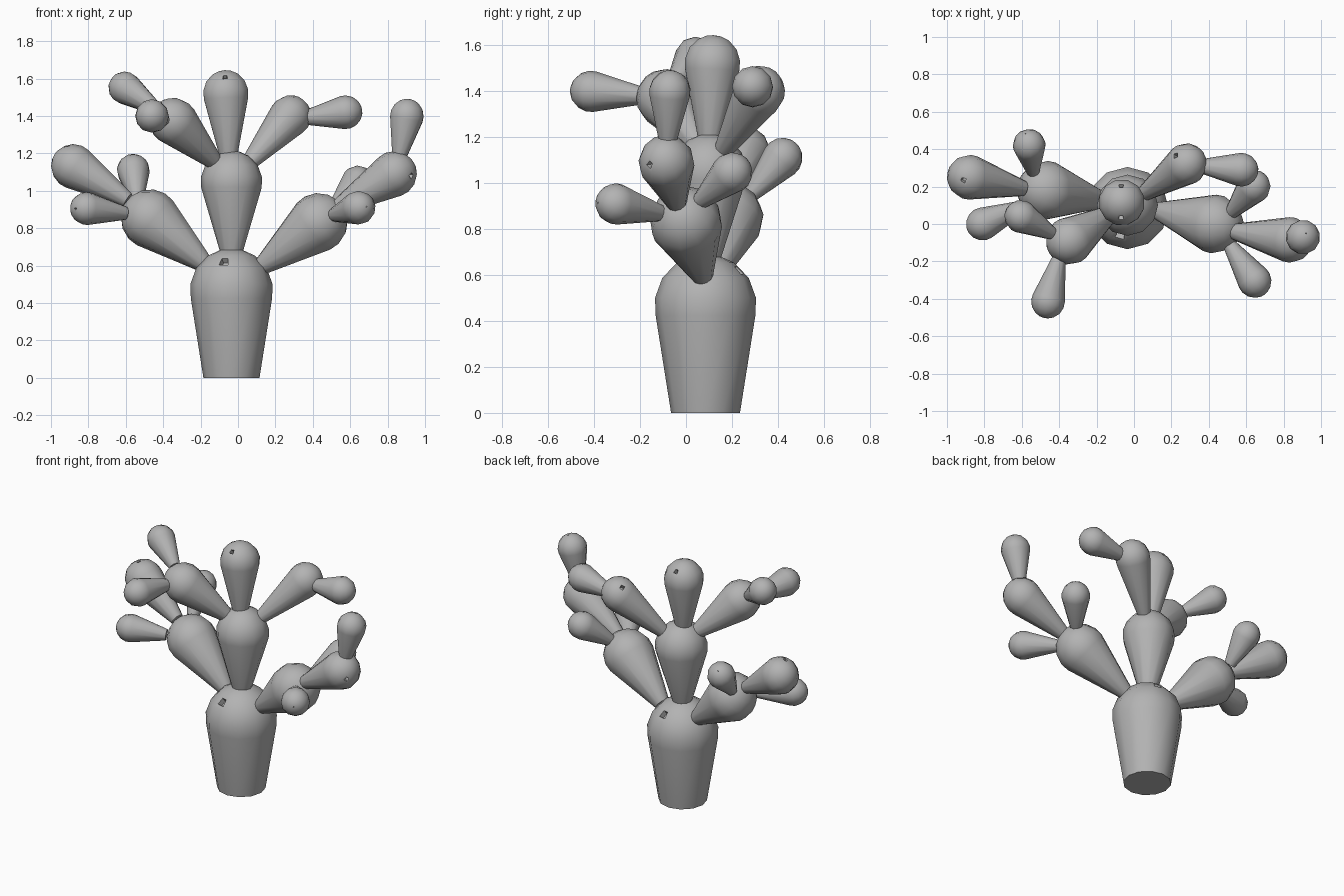
import bpy, bmesh, math
from mathutils import Vector

cube = bpy.data.objects.get("Cube")
if cube:
    bpy.data.objects.remove(cube, do_unlink=True)

SIDES = 12

grey = bpy.data.materials.new("plain grey")
grey.use_nodes = True
grey.diffuse_color = (0.45, 0.45, 0.45, 1)
bsdf = next(n for n in grey.node_tree.nodes if n.type == 'BSDF_PRINCIPLED')
bsdf.inputs["Base Color"].default_value = grey.diffuse_color
bsdf.inputs["Roughness"].default_value = 0.8


def sink_pits(bm, pits):
    """Press a small pit into the face nearest each point."""
    for pit in pits:
        bm.normal_update()
        face = min(bm.faces, key=lambda f: (f.calc_center_median() - Vector(pit)).length)
        normal, centre = face.normal.copy(), face.calc_center_median()
        for scale, depth in ((0.5, 0), (0.75, 0.03)):
            face = bmesh.ops.extrude_discrete_faces(bm, faces=[face])["faces"][0]
            for v in face.verts:
                v.co = centre + (v.co - centre) * scale - normal * depth


def lathe(name, base, bulb, radius, neck, pits=()):
    """Tapered stem from base that swells into a domed bulb."""
    base, bulb = Vector(base), Vector(bulb)
    axis = bulb - base
    length = axis.length
    turn = axis.to_track_quat('Z', 'Y')
    profile = [(neck, 0)]
    for angle in (-12, 8, 32, 56, 75):
        a = math.radians(angle)
        profile.append((radius * math.cos(a), length + radius * math.sin(a)))
    bm = bmesh.new()
    rings = []
    for r, h in profile:
        ring = []
        for i in range(SIDES):
            a = math.tau * i / SIDES
            ring.append(bm.verts.new(base + turn @ Vector((r * math.cos(a), r * math.sin(a), h))))
        rings.append(ring)
    for low, high in zip(rings, rings[1:]):
        for i in range(SIDES):
            j = (i + 1) % SIDES
            bm.faces.new((low[i], low[j], high[j], high[i]))
    bm.faces.new(rings[0][::-1])
    # Domed cap
    tip = bm.verts.new(base + turn @ Vector((0, 0, length + radius)))
    for i in range(SIDES):
        bm.faces.new((rings[-1][i], rings[-1][(i + 1) % SIDES], tip))
    sink_pits(bm, pits)
    mesh = bpy.data.meshes.new(name)
    bm.to_mesh(mesh)
    bm.free()
    mesh.materials.append(grey)
    obj = bpy.data.objects.new(name, mesh)
    bpy.context.collection.objects.link(obj)
    bpy.ops.object.select_all(action='DESELECT')
    obj.select_set(True)
    bpy.context.view_layer.objects.active = obj
    bpy.ops.object.shade_smooth_by_angle(angle=math.radians(50))


def pad(name, base, bulb, radius, *pits):
    lathe(name, base, bulb, radius, 0.018 + radius * 0.2, pits)


# Trunk and central column
lathe("trunk", (-0.035, 0.085, 0), (-0.035, 0.085, 0.47), 0.222, 0.15,
      [(-0.06, -0.07, 0.6), (0, 0.25, 0.61)])
pad("middle_pad", (-0.035, 0.09, 0.64), (-0.035, 0.1, 1.05), 0.165)
pad("top_pad", (-0.05, 0.1, 1.16), (-0.065, 0.115, 1.52), 0.125,
    (-0.065, 0.02, 1.6), (-0.065, 0.21, 1.59))

# Upper left branch
pad("upper_left_pad", (0.05, 0.16, 1.14), (0.28, 0.32, 1.4), 0.112, (0.24, 0.39, 1.47))
pad("upper_left_bud", (0.35, 0.31, 1.39), (0.575, 0.29, 1.42), 0.09)

# Upper right branch
pad("upper_right_pad", (-0.12, 0.06, 1.15), (-0.345, -0.09, 1.37), 0.128)
pad("upper_right_front_bud", (-0.4, -0.18, 1.38), (-0.46, -0.415, 1.4), 0.09)
pad("upper_right_side_bud", (-0.44, -0.05, 1.44), (-0.605, 0.04, 1.55), 0.088)

# Lower right branch
pad("lower_right_pad", (-0.18, 0.13, 0.61), (-0.47, 0.18, 0.85), 0.158)
pad("lower_right_outer_pad", (-0.59, 0.19, 0.95), (-0.88, 0.25, 1.13), 0.12,
    (-0.92, 0.22, 1.23))
pad("lower_right_front_bud", (-0.6, 0.09, 0.88), (-0.81, 0.0, 0.905), 0.088,
    (-0.87, -0.05, 0.91))
pad("lower_right_back_bud", (-0.54, 0.28, 0.95), (-0.56, 0.42, 1.11), 0.088,
    (-0.58, 0.48, 1.17))

# Lower left branch
pad("lower_left_pad", (0.13, 0.07, 0.6), (0.43, 0, 0.83), 0.158)
pad("lower_left_outer_pad", (0.53, -0.04, 0.91), (0.835, -0.085, 1.09), 0.122,
    (0.93, -0.15, 1.06))
pad("lower_left_tip_bud", (0.86, -0.08, 1.17), (0.903, -0.07, 1.4), 0.092,
    (0.92, -0.06, 1.49))
pad("lower_left_front_bud", (0.51, -0.11, 0.87), (0.645, -0.305, 0.91), 0.09,
    (0.69, -0.38, 0.92))
pad("lower_left_back_bud", (0.52, 0.06, 0.92), (0.64, 0.2, 1.045), 0.09)
